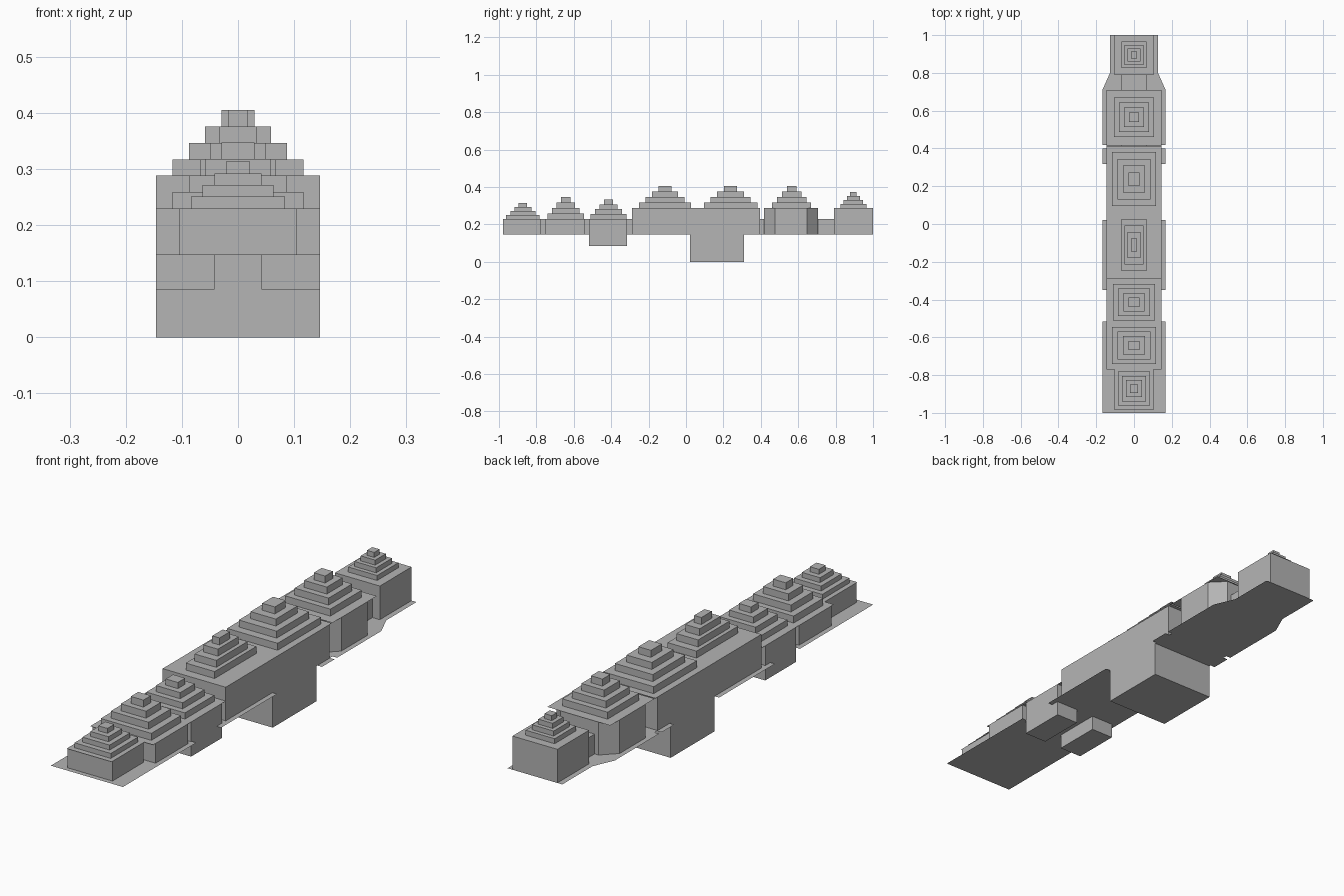
import bpy, bmesh

if "Cube" in bpy.data.objects:
    bpy.data.objects.remove(bpy.data.objects["Cube"])

grey = bpy.data.materials.new("stone_grey")
grey.diffuse_color = (0.46, 0.46, 0.46, 1)
grey.use_nodes = True
grey.node_tree.nodes["Principled BSDF"].inputs["Base Color"].default_value = grey.diffuse_color


def finish(bm, name):
    bmesh.ops.recalc_face_normals(bm, faces=bm.faces)
    me = bpy.data.meshes.new(name)
    bm.to_mesh(me)
    bm.free()
    me.materials.append(grey)
    ob = bpy.data.objects.new(name, me)
    bpy.context.collection.objects.link(ob)


def prism(bm, outline, z0, z1=None):
    """Flat sheet from an outline, extruded to z1 when given."""
    face = bm.faces.new([bm.verts.new((x, y, z0)) for x, y in outline])
    if z1 is None:
        return
    res = bmesh.ops.extrude_face_region(bm, geom=[face], use_keep_orig=True)
    for v in res["geom"]:
        if isinstance(v, bmesh.types.BMVert):
            v.co.z = z1


def rect(x0, x1, y0, y1):
    return [(x0, y0), (x1, y0), (x1, y1), (x0, y1)]


def mirrored(right):
    return right + [(-x, y) for x, y in reversed(right)]


def make(name, outline, z0, z1=None):
    bm = bmesh.new()
    prism(bm, outline, z0, z1)
    finish(bm, name)


BASE, LOW, HIGH, W = 0.147, 0.23, 0.288, 0.146

# Floor sheet with side notches
make("floor_sheet", mirrored([
    (.167, -1), (.167, -.515), (W, -.515), (W, -.35), (.167, -.35), (.167, .02),
    (W, .02), (W, .317), (.167, .317), (.167, .40), (W, .40), (W, .417),
    (.167, .417), (.167, .71), (.127, .80), (.127, 1)]), BASE)

# Halls along the length: name, half width, y range, z range
for name, w, y0, y1, z0, z1 in [
    ("front_hall", .104, -.979, -.775, BASE, LOW),
    ("second_hall", W, -.754, -.54, BASE, LOW),
    ("third_hall", W, -.519, -.316, BASE, LOW),
    ("main_hall", W, -.290, .396, BASE, HIGH),
    ("main_foundation", W, .021, .31, 0, BASE),
    ("rear_hall", .104, .79, 1.0, BASE, HIGH),
    ("front_connector", .08, -.775, -.29, BASE, LOW),
    ("rear_connector", .07, .396, .79, BASE, LOW),
]:
    make(name, rect(-w, w, y0, y1), z0, z1)

# Eight-sided hall
make("octagon_hall", mirrored([(.088, .417), (W, .476), (W, .647), (.088, .705)]),
     BASE, HIGH)

# Pair of footings under the third hall
for side, s in (("right", 1), ("left", -1)):
    make(side + "_footing", rect(*sorted((.042 * s, W * s)), -.519, -.316), .085, BASE)

# Thin roof sheets overhanging the walls
make("low_roof_sheet", mirrored([(.104, -.985), (.104, -.77), (W, -.77), (W, -.287)]), LOW)
make("main_roof_sheet", rect(-W, W, -.287, .412), HIGH)
make("octagon_roof_sheet", rect(-W, W, .416, .71), HIGH)

# Four-tier stepped towers: centre y, half x, half y, base z, top z
for i, (cy, hx, hy, z0, z1) in enumerate([
    (-.872, .084, .090, LOW, .313),
    (-.643, .117, .098, LOW, .347),
    (-.414, .112, .097, LOW, .333),
    (-.112, .067, .138, HIGH, .405),
    (.238, .117, .143, HIGH, .405),
    (.565, .105, .104, HIGH, .405),
    (.895, .067, .070, HIGH, .372),
]):
    bm = bmesh.new()
    step = (z1 - z0) / 4
    for k in range(4):
        f = 1 - k / 4
        prism(bm, rect(-hx * f, hx * f, cy - hy * f, cy + hy * f),
              z0 + k * step, z0 + (k + 1) * step)
    finish(bm, "stepped_tower_%d" % (i + 1))
